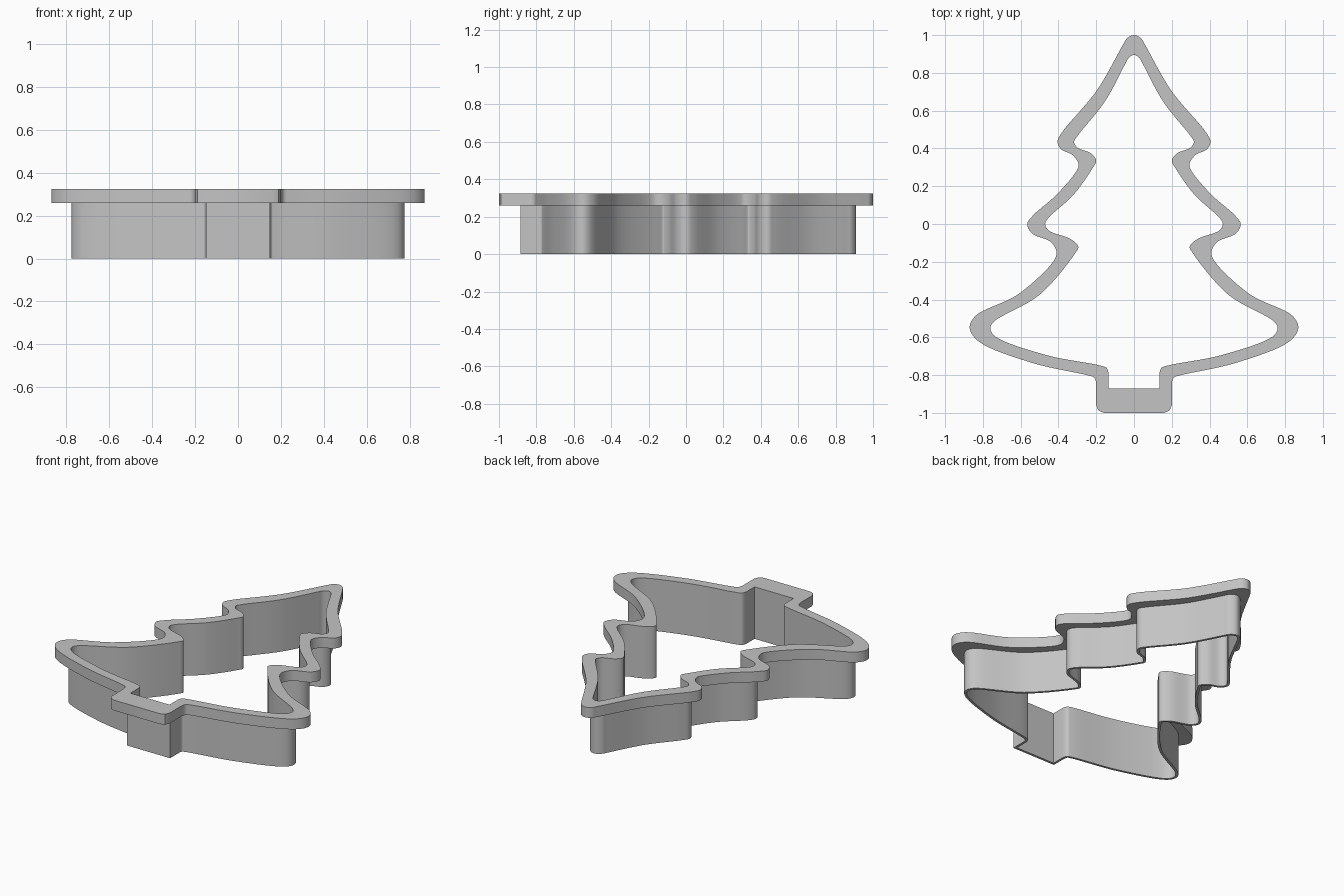
import bpy
import bmesh
import math
from mathutils import Vector

cube = bpy.data.objects.get("Cube")
if cube:
    bpy.data.objects.remove(cube, do_unlink=True)

STEPS = 8
BLADE = 0.015
RIM_BOTTOM, RIM_TOP = 0.26, 0.325

# Right half of the opening, from the tree top down to the trunk
INNER = [(0, .895), (.028, .88), (.045, .85), (.155, .647), (.3, .465),
         (.317, .435), (.3, .405), (.23, .375), (.2, .335), (.22, .295),
         (.32, .155), (.455, .03), (.47, 0), (.45, -.035), (.335, -.08),
         (.295, -.12), (.315, -.16), (.5, -.375), (.745, -.52), (.76, -.555),
         (.735, -.595), (.46, -.695), (.175, -.75), (.145, -.762), (.135, -.79)]
INNER_TRUNK = [(.135, -.86), (.135, -.87), (.12, -.87)]

# Right half of the rim's outside edge, point for point with the opening
OUTER = [(0, 1), (.035, .985), (.055, .955), (.196, .708), (.385, .48),
         (.405, .435), (.385, .395), (.325, .365), (.293, .315), (.305, .28),
         (.41, .155), (.535, .045), (.565, 0), (.54, -.05), (.44, -.095),
         (.41, -.15), (.425, -.195), (.613, -.372), (.84, -.487), (.87, -.55),
         (.825, -.62), (.54, -.735), (.25, -.8), (.212, -.813), (.2, -.845)]
OUTER_TRUNK = [(.2, -.96), (.188, -.988), (.16, -1)]


def smooth_curve(points, trunk):
    """Centripetal spline through the points."""
    pts = [Vector(p) for p in points]
    first = Vector((-pts[1].x, pts[1].y))
    pts = [first] + pts + [Vector(trunk[0])]
    result = []
    for a, b, c, d in zip(pts, pts[1:], pts[2:], pts[3:]):
        t = [0.0]
        for p, q in ((a, b), (b, c), (c, d)):
            t.append(t[-1] + math.sqrt((q - p).length))

        def mix(p, q, i, j, s):
            return p.lerp(q, (s - t[i]) / (t[j] - t[i]))

        for k in range(STEPS):
            s = t[1] + (t[2] - t[1]) * k / STEPS
            ab, bc, cd = mix(a, b, 0, 1, s), mix(b, c, 1, 2, s), mix(c, d, 2, 3, s)
            result.append(mix(mix(ab, bc, 0, 2, s), mix(bc, cd, 1, 3, s), 1, 2, s))
    result.append(pts[-2])
    return result


def outline(points, trunk):
    """Closed outline, mirrored across the middle."""
    half = smooth_curve(points, trunk) + [Vector(p) for p in trunk]
    return half + [Vector((-p.x, p.y)) for p in reversed(half[1:])]


def offset(loop, distance):
    """Push a closed outline outwards with mitred corners."""
    result = []
    for i, p in enumerate(loop):
        d1 = (p - loop[i - 1]).normalized()
        d2 = (loop[(i + 1) % len(loop)] - p).normalized()
        n1, n2 = Vector((-d1.y, d1.x)), Vector((-d2.y, d2.x))
        n = (n1 + n2).normalized()
        result.append(p + n * distance / max(n.dot(n1), 0.6))
    return result


inner = outline(INNER, INNER_TRUNK)
outer = outline(OUTER, OUTER_TRUNK)
blade = offset(inner, BLADE)

# Thin blade with a wide rim on top, swept as one stepped cross-section
section = [(inner, 0), (blade, 0), (blade, RIM_BOTTOM),
           (outer, RIM_BOTTOM), (outer, RIM_TOP), (inner, RIM_TOP)]
bm = bmesh.new()
rings = [[bm.verts.new((p.x, p.y, z)) for p in loop] for loop, z in section]
count = len(inner)
for r, ring in enumerate(rings):
    after = rings[(r + 1) % len(rings)]
    for i in range(count):
        j = (i + 1) % count
        bm.faces.new((ring[i], ring[j], after[j], after[i]))
bmesh.ops.recalc_face_normals(bm, faces=bm.faces[:])

mesh = bpy.data.meshes.new("tree_cutter")
bm.to_mesh(mesh)
bm.free()
cutter = bpy.data.objects.new("tree_cutter", mesh)
bpy.context.collection.objects.link(cutter)

# Plain grey
grey = bpy.data.materials.new("grey")
grey.use_nodes = True
colour = (0.55, 0.55, 0.55, 1)
grey.diffuse_color = colour
grey.node_tree.nodes["Principled BSDF"].inputs["Base Color"].default_value = colour
mesh.materials.append(grey)

bpy.ops.object.select_all(action='DESELECT')
cutter.select_set(True)
bpy.context.view_layer.objects.active = cutter
bpy.ops.object.shade_smooth_by_angle(angle=math.radians(35))
